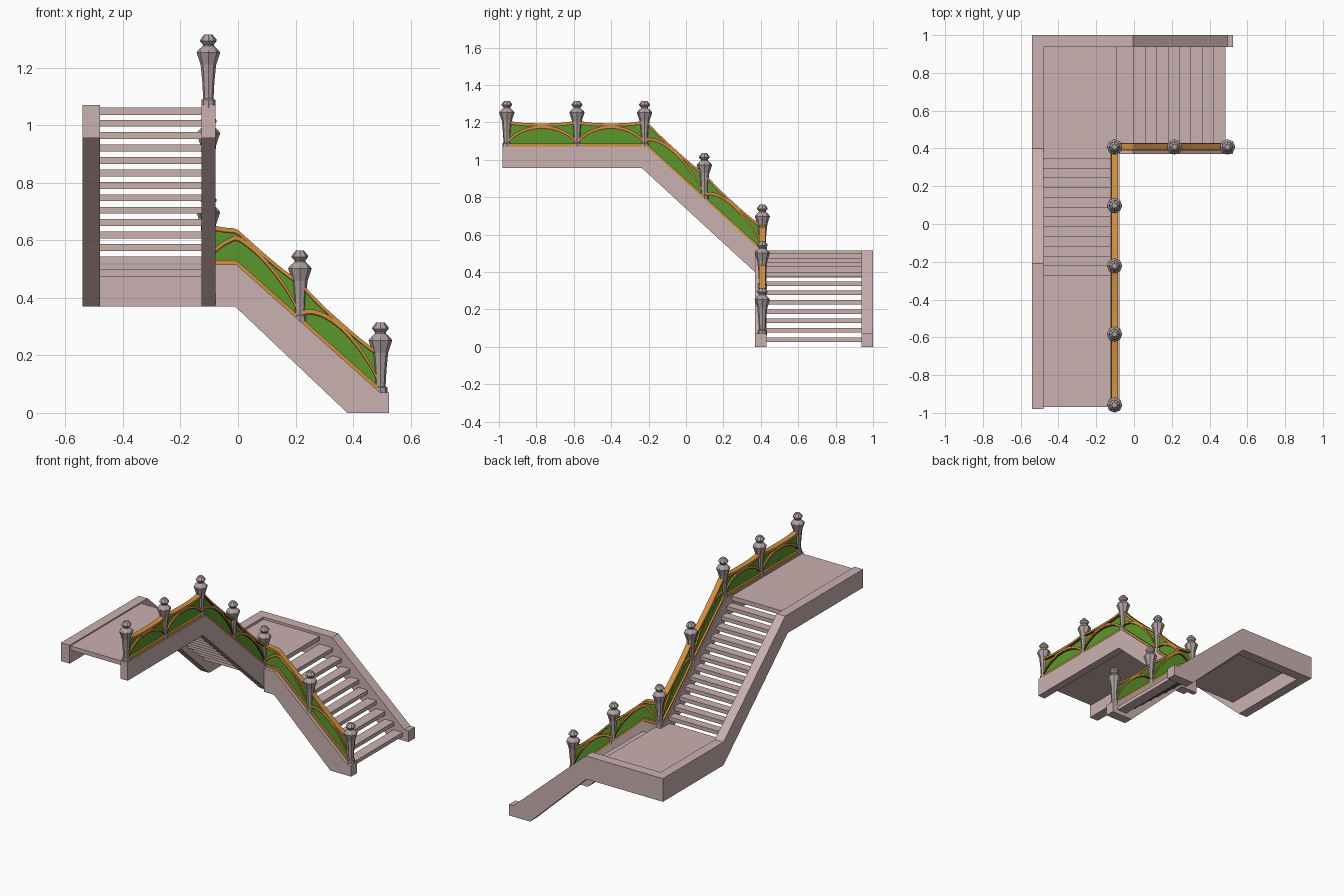
import bpy
import bmesh
import math

if "Cube" in bpy.data.objects:
    bpy.data.objects.remove(bpy.data.objects["Cube"])


def material(name, rgb):
    m = bpy.data.materials.new(name)
    m.use_nodes = True
    colour = (*rgb, 1.0)
    m.diffuse_color = colour
    m.node_tree.nodes["Principled BSDF"].inputs["Base Color"].default_value = colour
    return m


STONE = material("pink stone", (0.59, 0.44, 0.43))
POST = material("mauve post stone", (0.43, 0.35, 0.35))
GREEN = material("leaf green panel", (0.105, 0.31, 0.025))
GOLD = material("golden orange trim", (0.62, 0.28, 0.05))
BROWN = material("dark brown edge", (0.15, 0.045, 0.012))


def finish(bm, name, mat):
    bmesh.ops.recalc_face_normals(bm, faces=bm.faces[:])
    mesh = bpy.data.meshes.new(name)
    bm.to_mesh(mesh)
    bm.free()
    mesh.materials.append(mat)
    obj = bpy.data.objects.new(name, mesh)
    bpy.context.collection.objects.link(obj)
    return obj


def extrude_profile(name, profile, axis, low, high, mat):
    """Extrude an outline of (distance along axis, z) sideways from low to high."""
    bm = bmesh.new()
    sides = []
    for off in (low, high):
        sides.append([bm.verts.new((s, off, z) if axis == "x" else (off, s, z))
                      for s, z in profile])
    a, b = sides
    bm.faces.new(a)
    bm.faces.new(b[::-1])
    n = len(a)
    for i in range(n):
        j = (i + 1) % n
        bm.faces.new((a[i], b[i], b[j], a[j]))
    return finish(bm, name, mat)


def box(name, x, y, z, mat):
    return extrude_profile(name, [(x[0], z[0]), (x[1], z[0]), (x[1], z[1]), (x[0], z[1])],
                           "x", y[0], y[1], mat)


# Stringers: the upper flight runs along y, the lower flight along x
def upper_profile(end):
    return [(-0.98, 0.955), (-0.235, 0.955), (0.4, 0.37), (end, 0.37),
            (end, 0.515), (0.4, 0.515), (-0.21, 1.07), (-0.98, 1.07)]


def lower_profile(start):
    return [(start, 0.37), (-0.01, 0.37), (0.38, 0), (0.525, 0),
            (0.525, 0.07), (0.495, 0.07), (-0.005, 0.515), (start, 0.515)]


extrude_profile("upper_outer_stringer", upper_profile(1.0), "y", -0.54, -0.48, STONE)
extrude_profile("upper_inner_stringer", upper_profile(0.43), "y", -0.127, -0.078, STONE)
extrude_profile("lower_outer_stringer", lower_profile(-0.48), "x", 0.937, 1.0, STONE)
extrude_profile("lower_inner_stringer", lower_profile(-0.078), "x", 0.37, 0.43, STONE)

# Landings
THICK = 0.024
box("upper_landing", (-0.48, -0.127), (-0.97, -0.272), (1.035, 1.062), STONE)
box("lower_landing", (-0.48, -0.09), (0.345, 0.937), (0.473, 0.5), STONE)

# Open treads
for k in range(12):
    top = 1.062 - (k + 1) * 0.0432
    y = -0.275 + k * 0.0517
    box(f"upper_tread_{k + 1}", (-0.48, -0.127), (y, y + 0.055), (top - THICK, top), STONE)
for k in range(9):
    top = 0.5 - (k + 1) * 0.05
    x0 = -0.093 if k == 0 else (k - 1) * 0.0606 - 0.003
    box(f"lower_tread_{k + 1}", (x0, k * 0.0606), (0.43, 0.937), (top - THICK, top), STONE)


# Height of the stringer tops
def upper_base(s):
    return 1.07 - max(0, min(s, 0.4) + 0.21) * 0.555 / 0.61


def lower_base(s):
    return 0.515 - max(0, s + 0.005) * 0.89


# Balustrade panels between two posts
def rail_panel(name, start, end, base, axis, centre):
    steps = 24
    ts = [i / steps for i in range(steps + 1)]

    def top(t):
        return 0.112 + 0.016 * abs(2 * t - 1) ** 3

    def arch(t):
        return 0.012 + 0.088 * max(0, 4 * t * (1 - t)) ** 0.75

    def band(part, low, high, half, mat):
        def line(f):
            return [(start + (end - start) * t, base(start + (end - start) * t) + f(t))
                    for t in ts]
        extrude_profile(f"{name}_{part}", line(low) + line(high)[::-1], axis,
                        centre - half, centre + half, mat)

    band("panel", lambda t: 0.0, top, 0.006, GREEN)
    band("bottom_rail", lambda t: -0.004, lambda t: 0.016, 0.018, GOLD)
    band("top_rail", top, lambda t: top(t) + 0.013, 0.017, GOLD)
    band("top_rail_edge", lambda t: top(t) - 0.005, top, 0.013, BROWN)
    band("arch", arch, lambda t: arch(t) + 0.013, 0.015, GOLD)
    band("arch_edge", lambda t: arch(t) - 0.006, arch, 0.013, BROWN)


# Eight-sided turned posts with a flared head and a cap
POST_PROFILE = [(0.024, -0.01), (0.024, 0.018), (0.018, 0.022), (0.021, 0.08),
                (0.027, 0.14), (0.041, 0.182), (0.036, 0.19), (0.019, 0.206),
                (0.019, 0.211), (0.029, 0.222), (0.028, 0.228), (0.014, 0.245)]


def post(name, x, y, z):
    bm = bmesh.new()
    rings = []
    for r, h in POST_PROFILE:
        rings.append([bm.verts.new((x + r * math.cos(a * math.pi / 4),
                                    y + r * math.sin(a * math.pi / 4), z + h))
                      for a in range(8)])
    for lo, hi in zip(rings, rings[1:]):
        for i in range(8):
            j = (i + 1) % 8
            bm.faces.new((lo[i], lo[j], hi[j], hi[i]))
    bm.faces.new(rings[0])
    bm.faces.new(rings[-1])
    finish(bm, name, POST)


UPPER_POSTS = [-0.958, -0.583, -0.222, 0.098, 0.408]
LOWER_POSTS = [-0.103, 0.215, 0.495]
for i, y in enumerate(UPPER_POSTS):
    post(f"upper_post_{i + 1}", -0.103, y, upper_base(y))
for i, x in enumerate(LOWER_POSTS[1:]):
    post(f"lower_post_{i + 1}", x, 0.408, lower_base(x))
for i, (a, b) in enumerate(zip(UPPER_POSTS, UPPER_POSTS[1:])):
    rail_panel(f"upper_rail_{i + 1}", a, b, upper_base, "y", -0.103)
for i, (a, b) in enumerate(zip(LOWER_POSTS, LOWER_POSTS[1:])):
    rail_panel(f"lower_rail_{i + 1}", a, b, lower_base, "x", 0.408)
